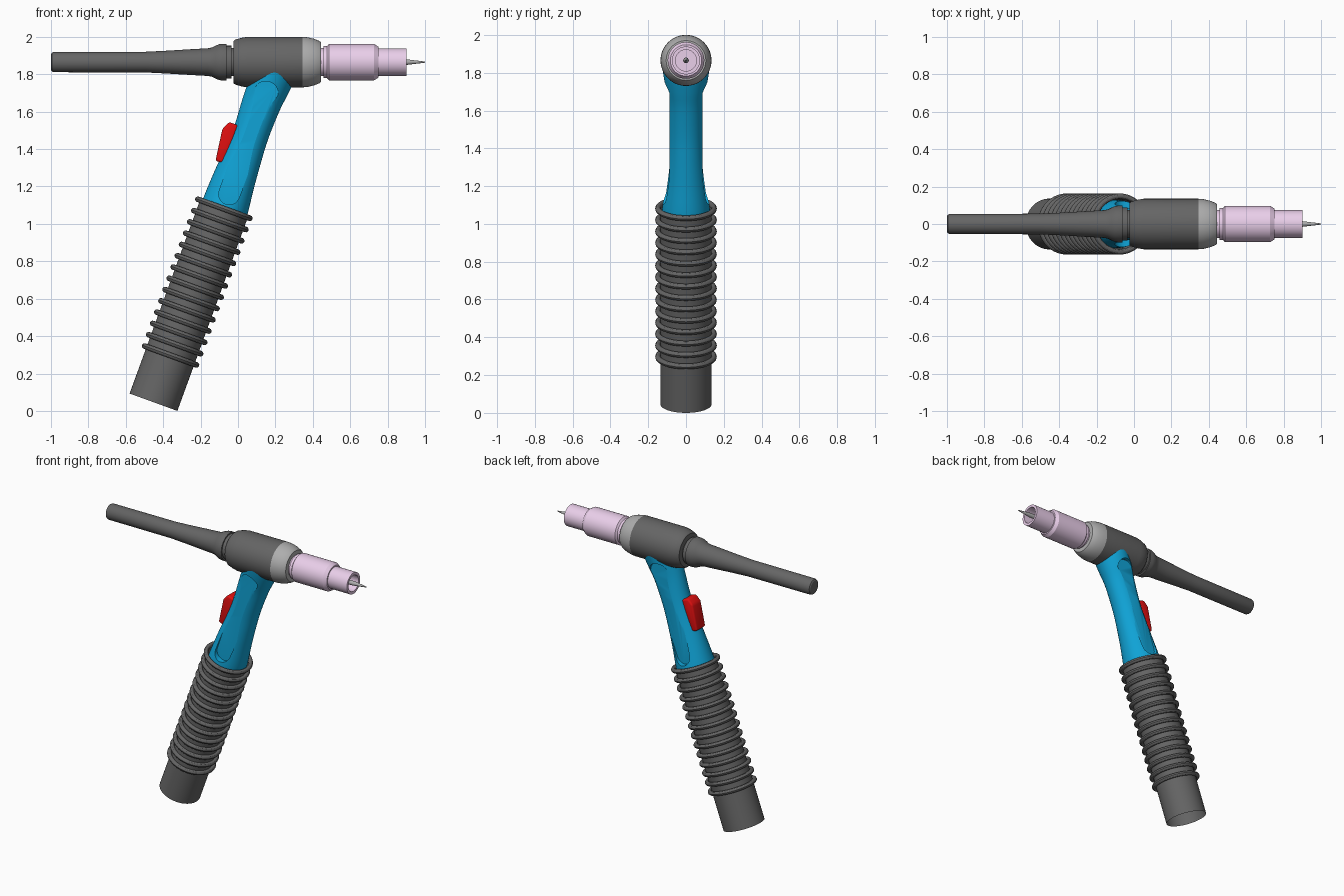
import bpy, bmesh
from math import sin, cos, pi, radians
from mathutils import Matrix, Vector

if "Cube" in bpy.data.objects:
    bpy.data.objects.remove(bpy.data.objects["Cube"])

TILT = Matrix.Translation((-0.448, 0, 0.057)) @ Matrix.Rotation(radians(20), 4, 'Y')   # grip frame
HEAD = Matrix.Translation((0, 0, 1.865)) @ Matrix.Rotation(radians(90), 4, 'Y')        # head frame


def material(name, rgb):
    m = bpy.data.materials.new(name)
    m.diffuse_color = (*rgb, 1)
    m.use_nodes = True
    m.node_tree.nodes["Principled BSDF"].inputs["Base Color"].default_value = m.diffuse_color
    return m


DARK = material("dark_grey", (0.13, 0.13, 0.13))
LIGHT = material("light_grey", (0.42, 0.42, 0.42))
PINK = material("pink_ceramic", (0.82, 0.62, 0.82))
BLUE = material("blue_plastic", (0.005, 0.37, 0.68))
RED = material("red_plastic", (0.75, 0.005, 0.005))


def finish(name, bm, frame, mat, angle=30):
    bmesh.ops.recalc_face_normals(bm, faces=bm.faces)
    bm.transform(frame)
    me = bpy.data.meshes.new(name)
    bm.to_mesh(me)
    bm.free()
    ob = bpy.data.objects.new(name, me)
    bpy.context.collection.objects.link(ob)
    me.materials.append(mat)
    smooth(ob, angle)
    return ob


def smooth(ob, angle=30):
    bpy.ops.object.select_all(action='DESELECT')
    ob.select_set(True)
    bpy.context.view_layer.objects.active = ob
    bpy.ops.object.shade_smooth_by_angle(angle=radians(angle))


def loft(name, sections, frame, mat, n=48, caps=True):
    """Sections are (height, radius) or (height, back, front, side)."""
    bm = bmesh.new()
    rings = []
    for sec in sections:
        s, back, front, side = sec if len(sec) == 4 else (sec[0],) + (sec[1],) * 3
        ring = []
        for i in range(n):
            c, d = cos(2 * pi * i / n), sin(2 * pi * i / n)
            ring.append(bm.verts.new((c * (front if c > 0 else back), d * side, s)))
        rings.append(ring)
    for a, b in zip(rings, rings[1:]):
        for i in range(n):
            j = (i + 1) % n
            bm.faces.new((a[i], a[j], b[j], b[i]))
    if caps:
        bm.faces.new(rings[0])
        bm.faces.new(rings[-1])
    return finish(name, bm, frame, mat)


def refine(pts, steps=4):
    """Catmull-Rom resampling of loft sections."""
    p = [Vector(q) for q in [pts[0]] + pts + [pts[-1]]]
    out = []
    for a, b, c, d in zip(p, p[1:], p[2:], p[3:]):
        for k in range(steps):
            t = k / steps
            out.append(tuple(0.5 * (2 * b + (c - a) * t + (2 * a - 5 * b + 4 * c - d) * t * t
                                    + (3 * b - a - 3 * c + d) * t ** 3)))
    return out + [tuple(pts[-1])]


def prism(name, outline, axis_y, frame, mat, bevel=0):
    """Extrude a (u, s) outline between two y values."""
    bm = bmesh.new()
    y0, y1 = axis_y
    f = bm.faces.new([bm.verts.new((u, y0, s)) for u, s in outline])
    ext = bmesh.ops.extrude_face_region(bm, geom=[f])
    bmesh.ops.translate(bm, vec=(0, y1 - y0, 0),
                        verts=[v for v in ext['geom'] if isinstance(v, bmesh.types.BMVert)])
    if bevel:
        bmesh.ops.bevel(bm, geom=bm.edges[:], offset=bevel, segments=3, profile=0.5, affect='EDGES')
    return finish(name, bm, frame, mat)


# Torch head: back cap, body, front ring, ceramic cup, electrode
loft("back_cap", [(-1, 0.042), (-0.995, 0.05), (-0.985, 0.054), (-0.5, 0.055), (-0.38, 0.061), (-0.25, 0.069),
                  (-0.16, 0.074), (-0.14, 0.078), (-0.12, 0.088), (-0.10, 0.096), (-0.085, 0.098),
                  (-0.062, 0.098), (-0.062, 0.088), (-0.035, 0.088), (-0.035, 0.075), (0, 0.075)], HEAD, DARK)
loft("head_body", [(-0.025, 0.08), (-0.025, 0.112), (-0.015, 0.12), (0.02, 0.13), (0.05, 0.135),
                   (0.345, 0.135)], HEAD, DARK)
loft("front_ring", [(0.345, 0.135), (0.37, 0.133), (0.405, 0.125), (0.435, 0.113), (0.445, 0.105),
                    (0.445, 0.07)], HEAD, LIGHT)
loft("ceramic_cup", [(0.44, 0.075), (0.458, 0.075), (0.458, 0.085), (0.476, 0.085), (0.486, 0.097), (0.728, 0.097),
                     (0.75, 0.083), (0.75, 0.074), (0.90, 0.074), (0.90, 0.056), (0.68, 0.056)], HEAD, PINK)
loft("electrode", [(0.66, 0.015), (0.90, 0.015), (1.0, 0.003)], HEAD, LIGHT, 24)

# Blue handle with a long grip pocket cut in each side
handle = loft("handle", refine([(1.0, .125, .128, .128), (1.09, .124, .130, .126), (1.25, .117, .113, .107),
                                (1.4, .105, .101, .095), (1.52, .099, .095, .092), (1.68, .108, .1, .095),
                                (1.78, .11, .112, .11), (1.86, .106, .118, .122), (1.93, .1, .1, .13)]),
              TILT, BLUE, 64)
slot = [(0.056 * cos(a), 1.172 + 0.056 * sin(a)) for a in [pi + pi * k / 16 for k in range(17)]]
slot += [(0.066 * cos(a), 1.745 + 0.066 * sin(a)) for a in [pi * k / 16 for k in range(17)]]
for side in (-1, 1):
    cutter = prism("pocket_cutter", slot, (side * 0.086, side * 0.2), TILT, BLUE)
    cutter.hide_render = True
    mod = handle.modifiers.new("pocket", 'BOOLEAN')
    mod.operation, mod.solver, mod.object = 'DIFFERENCE', 'EXACT', cutter
    bpy.context.view_layer.objects.active = handle
    bpy.ops.object.modifier_apply(modifier=mod.name)
    bpy.data.objects.remove(cutter)
smooth(handle)

# Trigger on the back of the handle
prism("trigger", [(-0.08, 1.318), (-0.13, 1.315), (-0.154, 1.49), (-0.133, 1.535), (-0.08, 1.535)],
      (-0.05, 0.05), TILT, RED, 0.012)

# Lower sleeve, open at the bottom, with evenly spaced ribs
loft("sleeve", [(-0.011, 0.136), (1.09, 0.136)], TILT, DARK, 64, caps=False)
for i in range(14):
    s = 0.255 + i * 0.0642
    rib = [(s + 0.015 * sin(a), 0.148 + 0.015 * cos(a)) for a in [2 * pi * k / 12 for k in range(13)]]
    loft(f"rib_{i + 1}", rib, TILT, DARK, 64, caps=False)
